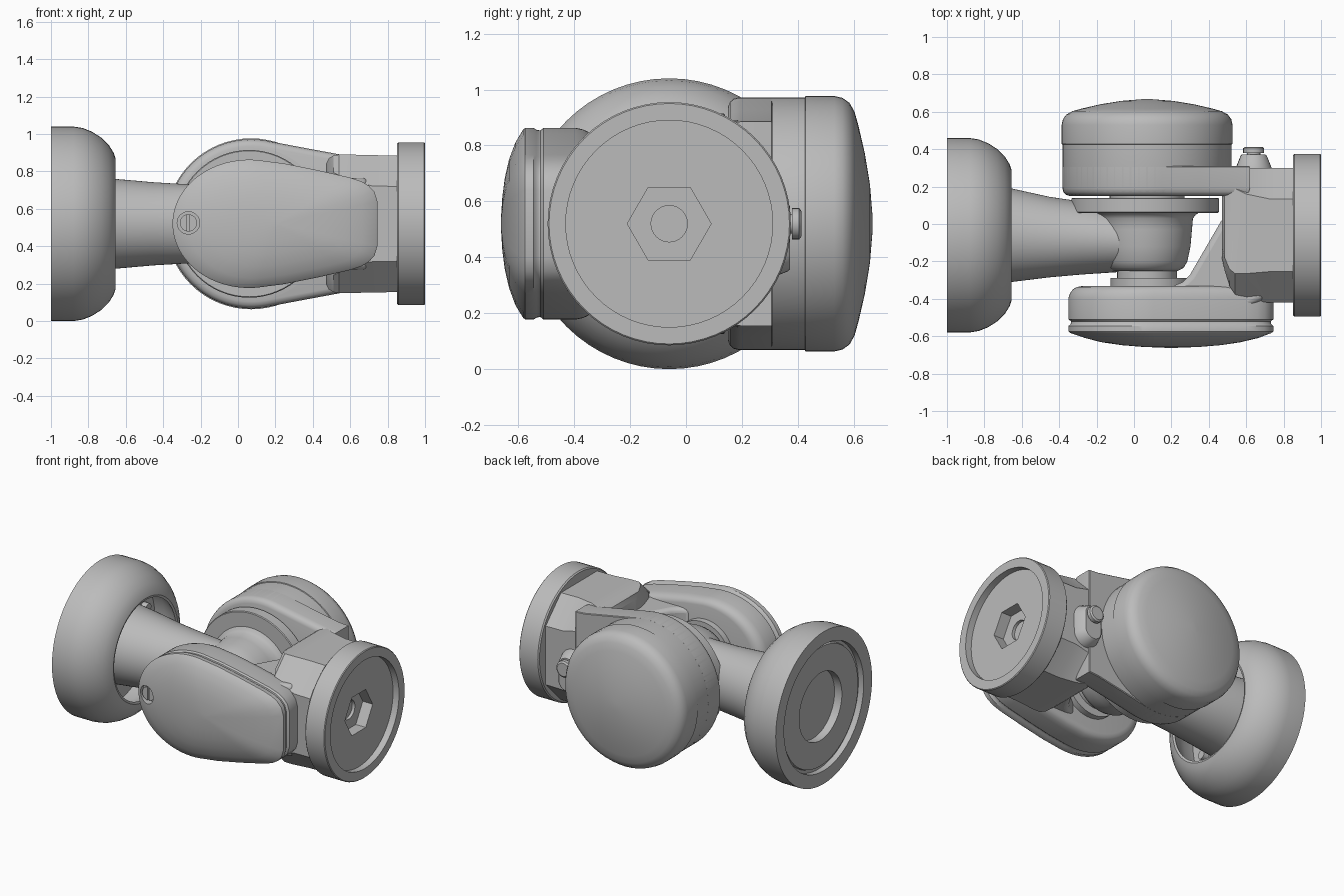
import bpy, bmesh
from math import cos, sin, pi, radians

if "Cube" in bpy.data.objects:
    bpy.data.objects.remove(bpy.data.objects["Cube"])

grey = bpy.data.materials.new("matte grey")
grey.use_nodes = True
GREY = (0.5, 0.5, 0.5, 1)
grey.diffuse_color = GREY
grey.node_tree.nodes["Principled BSDF"].inputs["Base Color"].default_value = GREY

MID = 0.52                 # height of both axes
MAIN = (-0.06, MID)        # y, z of the long axis
DRUM = (0.07, MID)         # x, z of the hinge axis


def place(axis, a, u, v):
    return {"x": (a, u, v), "y": (u, a, v), "z": (u, v, a)}[axis]


def loft(name, axis, rings, angle=35):
    """Skin a stack of (position, outline) rings along an axis."""
    bm = bmesh.new()
    loops = [[bm.verts.new(place(axis, a, u, v)) for u, v in pts] for a, pts in rings]
    n = len(loops[0])
    for lo, hi in zip(loops, loops[1:]):
        for i in range(n):
            j = (i + 1) % n
            bm.faces.new((lo[i], lo[j], hi[j], hi[i]))
    bm.faces.new(loops[0])
    bm.faces.new(loops[-1])
    bmesh.ops.recalc_face_normals(bm, faces=bm.faces)
    mesh = bpy.data.meshes.new(name)
    bm.to_mesh(mesh)
    bm.free()
    mesh.materials.append(grey)
    ob = bpy.data.objects.new(name, mesh)
    bpy.context.collection.objects.link(ob)
    activate(ob)
    bpy.ops.object.shade_smooth_by_angle(angle=radians(angle))
    return ob


def activate(ob):
    bpy.ops.object.select_all(action="DESELECT")
    ob.select_set(True)
    bpy.context.view_layer.objects.active = ob


def ellipse(centre, ru, rv, n=64):
    return [(centre[0] + ru * cos(2 * pi * i / n), centre[1] + rv * sin(2 * pi * i / n))
            for i in range(n)]


def lathe(name, axis, centre, profile, n=64):
    return loft(name, axis, [(a, ellipse(centre, r, r, n)) for a, r in profile])


def cut(ob, cutter):
    """Subtract the cutter and remove it."""
    cutter.hide_render = True
    mod = ob.modifiers.new("cut", "BOOLEAN")
    mod.operation = "DIFFERENCE"
    mod.solver = "EXACT"
    mod.object = cutter
    activate(ob)
    bpy.ops.object.modifier_apply(modifier=mod.name)
    bpy.data.objects.remove(cutter)
    bpy.ops.object.shade_smooth_by_angle(angle=radians(35))


def bevel(ob, width):
    mod = ob.modifiers.new("bevel", "BEVEL")
    mod.width = width
    mod.segments = 4
    activate(ob)
    bpy.ops.object.modifier_apply(modifier=mod.name)
    bpy.ops.object.shade_smooth_by_angle(angle=radians(40))


def mirrored(half):
    """Close an upper half outline (x, height) with its reflection."""
    return ([(x, MID + h) for x, h in half]
            + [(x, MID - h) for x, h in reversed(half) if h > 0])


def scaled(pts, s, cx):
    return [(cx + (x - cx) * s, MID + (z - MID) * s) for x, z in pts]


# Bell-shaped end housing, hollow toward the joint
lathe("bell_housing", "x", MAIN, [
    (-0.92, 0.02), (-0.92, 0.23), (-0.975, 0.23), (-0.975, 0.405), (-0.96, 0.41),
    (-0.96, 0.43), (-1.0, 0.43), (-1.0, 0.52), (-0.88, 0.52), (-0.83, 0.512),
    (-0.78, 0.492), (-0.73, 0.46), (-0.69, 0.42), (-0.665, 0.38), (-0.655, 0.35),
    (-0.66, 0.335), (-0.72, 0.37), (-0.8, 0.41), (-0.88, 0.42), (-0.88, 0.1)])
for i in range(8):
    a = 2 * pi * (i + 0.5) / 8
    lathe("bell_bolt", "x", (MAIN[0] + 0.32 * cos(a), MID + 0.32 * sin(a)),
          [(-0.89, 0.03), (-0.84, 0.03)], 12)

# Tapered neck running into the hinge knuckle
loft("neck_tube", "x", [
    (x, ellipse((y, MID), ry, rz)) for x, y, ry, rz in (
        (-0.9, -0.06, 0.27, 0.27), (-0.655, -0.06, 0.25, 0.24),
        (-0.45, -0.07, 0.215, 0.222), (-0.28, -0.075, 0.195, 0.212),
        (-0.05, -0.09, 0.165, 0.21), (0.1, -0.09, 0.15, 0.2))])
lathe("hinge_knuckle", "y", (0.055, MID), [
    (-0.25, 0.15), (-0.25, 0.18), (-0.235, 0.21), (-0.2, 0.23), (-0.12, 0.247),
    (-0.03, 0.255), (0.03, 0.26), (0.05, 0.275), (0.07, 0.31)])
lathe("hinge_disc", "y", (0.06, MID), [(0.06, 0.39), (0.065, 0.395), (0.135, 0.395), (0.14, 0.39)])

# Washers on both sides of the knuckle
lathe("drum_washer", "y", DRUM, [(0.13, 0.2), (0.17, 0.2)])
lathe("front_washer_small", "y", DRUM, [(-0.29, 0.16), (-0.24, 0.16)])
lathe("front_washer_large", "y", (0.085, MID), [(-0.35, 0.21), (-0.29, 0.21)])

# Hinge drum and its domed cap
lathe("hinge_drum", "y", DRUM, [
    (0.15, 0.41), (0.155, 0.432), (0.17, 0.447), (0.19, 0.452), (0.43, 0.452)])
lathe("drum_cap", "y", DRUM, [
    (0.425, 0.452), (0.428, 0.457), (0.53, 0.457), (0.56, 0.45), (0.585, 0.432),
    (0.603, 0.4), (0.617, 0.35), (0.64, 0.25), (0.658, 0.14), (0.667, 0.03)])

# Rear fork arm: teardrop around the drum
arc = [(DRUM[0] + 0.452 * cos(radians(a)), 0.452 * sin(radians(a)))
       for a in range(180, 79, -4)]
rear = mirrored([(x, max(h, 0)) for x, h in arc] + [(0.35, 0.407), (0.55, 0.37), (0.62, 0.365)])
loft("rear_fork_arm", "y", [(y, scaled(rear, s, 0.1)) for y, s in (
    (0.15, 0.92), (0.157, 0.965), (0.172, 0.99), (0.195, 1), (0.305, 1), (0.31, 0.99))])


# Fork base with chamfered section
def octagon(y0, y1, h, c):
    corners = [(y1, c - h), (y1, h - c), (y1 - c, h), (y0 + c, h),
               (y0, h - c), (y0, c - h), (y0 + c, -h), (y1 - c, -h)]
    return [(y, MID + z) for y, z in corners]


loft("fork_base", "x", [(x, octagon(y0, 0.3, h, c)) for x, y0, h, c in (
    (0.47, -0.18, 0.32, 0.06), (0.485, -0.25, 0.35, 0.07), (0.51, -0.33, 0.365, 0.09),
    (0.54, -0.375, 0.37, 0.11), (0.6, -0.405, 0.37, 0.14), (0.72, -0.42, 0.367, 0.165),
    (0.855, -0.42, 0.365, 0.165))], 22)

# Web joining the base to the front arm
web = [(0.48, 0.04), (0.3, -0.27), (0.26, -0.31), (0.2, -0.335), (0.2, -0.45),
       (0.6, -0.45), (0.7, -0.4), (0.6, 0.0)]
bevel(loft("front_web", "z", [(MID - 0.245, web), (MID + 0.245, web)]), 0.03)

# Front fork arm and its domed cover share one outline
nose = [(0.06 - 0.41 * cos(radians(a)), 0.343 * sin(radians(a))) for a in range(0, 97, 4)]
front = mirrored(nose + [(0.25, 0.322), (0.42, 0.288), (0.6, 0.247), (0.66, 0.227),
                         (0.7, 0.203), (0.73, 0.17), (0.745, 0.12)])
loft("front_fork_arm", "y", [(y, scaled(front, s, 0.2)) for y, s in (
    (-0.332, 0.87), (-0.337, 0.92), (-0.35, 0.96), (-0.37, 0.985), (-0.395, 1),
    (-0.51, 1), (-0.52, 0.975), (-0.54, 0.975))])
cover = loft("front_cover", "y", [(y, scaled(front, s, 0.2)) for y, s in (
    (-0.525, 0.975), (-0.535, 0.98), (-0.545, 1), (-0.575, 1), (-0.583, 0.98),
    (-0.61, 0.85), (-0.633, 0.67), (-0.648, 0.48), (-0.657, 0.28), (-0.662, 0.05))])

# Slotted screw sunk in the cover
SCREW = (-0.265, 0.525)
cut(cover, lathe("screw_pocket", "y", SCREW, [(-0.7, 0.06), (-0.56, 0.06)], 32))
screw = lathe("cover_screw", "y", SCREW, [(-0.59, 0.046), (-0.55, 0.046)], 32)
slot = [(SCREW[0] + sx * 0.007, SCREW[1] + sz * 0.06)
        for sx, sz in ((-1, -1), (1, -1), (1, 1), (-1, 1))]
cut(screw, loft("screw_slot", "y", [(-0.62, slot), (-0.572, slot)]))

# Output flange with a hexagonal socket
flange = lathe("output_flange", "x", MAIN, [
    (0.85, 0.1), (0.85, 0.427), (0.858, 0.435), (0.995, 0.435), (1.0, 0.43),
    (1.0, 0.37), (0.955, 0.37), (0.955, 0.05)])
cut(flange, lathe("hex_socket", "x", MAIN, [(0.88, 0.15), (1.1, 0.15)], 6))
cut(flange, lathe("socket_bore", "x", MAIN, [(0.86, 0.065), (0.9, 0.065)], 32))


# Oval boss and bolt on the back of the base
def oval(r):
    return [(0.64 + r * cos(2 * pi * i / 32),
             0.47 + r * sin(2 * pi * i / 32) + (0.05 if i < 16 else -0.05))
            for i in range(32)]


loft("bolt_boss", "y", [(0.28, oval(0.1)), (0.3, oval(0.096)), (0.365, oval(0.07)), (0.372, oval(0.062))])
lathe("boss_bolt_collar", "y", (0.64, MID), [(0.36, 0.035), (0.385, 0.035)], 24)
lathe("boss_bolt_head", "y", (0.64, MID), [(0.38, 0.056), (0.405, 0.056), (0.413, 0.045)], 24)
